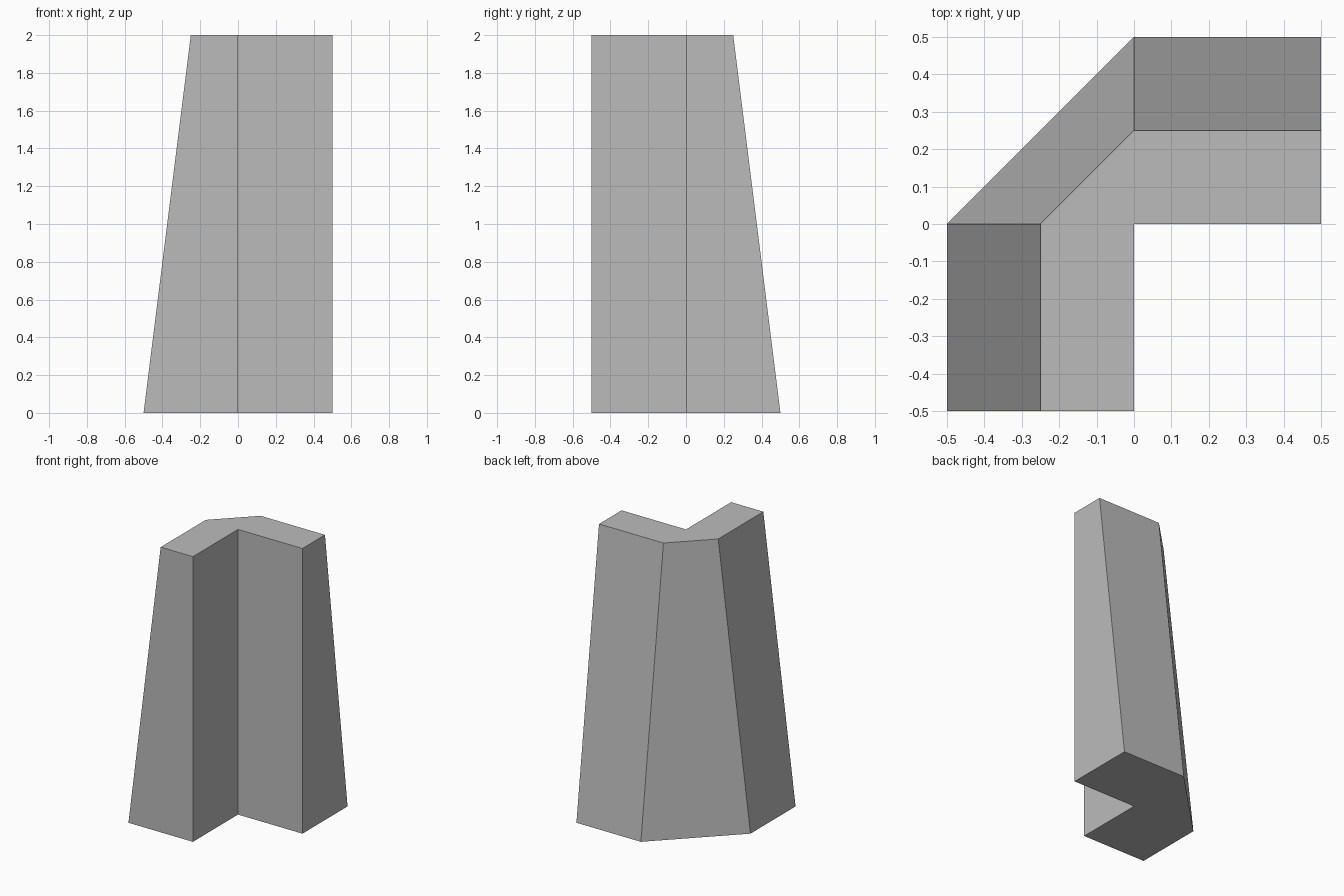
import bpy
import bmesh

cube = bpy.data.objects.get("Cube")
if cube:
    bpy.data.objects.remove(cube, do_unlink=True)

HEIGHT = 2.0
HALF = 0.5


def corner_outline(reach):
    """Plan of the corner: square inner angle, chamfered outer side at the given reach."""
    return [(-reach, -HALF), (0, -HALF), (0, 0), (HALF, 0),
            (HALF, reach), (0, reach), (-reach, 0)]


# Plain grey material
grey = bpy.data.materials.new("plain_grey")
grey.use_nodes = True
colour = (0.5, 0.5, 0.5, 1)
grey.diffuse_color = colour
grey.node_tree.nodes["Principled BSDF"].inputs["Base Color"].default_value = colour

# Corner wall, its outer sides leaning in towards the top
bm = bmesh.new()
bottom = [bm.verts.new((x, y, 0)) for x, y in corner_outline(HALF)]
top = [bm.verts.new((x, y, HEIGHT)) for x, y in corner_outline(HALF / 2)]
bm.faces.new(bottom[::-1])
bm.faces.new(top)
for i in range(len(bottom)):
    j = (i + 1) % len(bottom)
    bm.faces.new((bottom[i], bottom[j], top[j], top[i]))
bmesh.ops.recalc_face_normals(bm, faces=bm.faces)

mesh = bpy.data.meshes.new("sloped_corner_wall")
bm.to_mesh(mesh)
bm.free()
mesh.materials.append(grey)
wall = bpy.data.objects.new("sloped_corner_wall", mesh)
bpy.context.collection.objects.link(wall)
